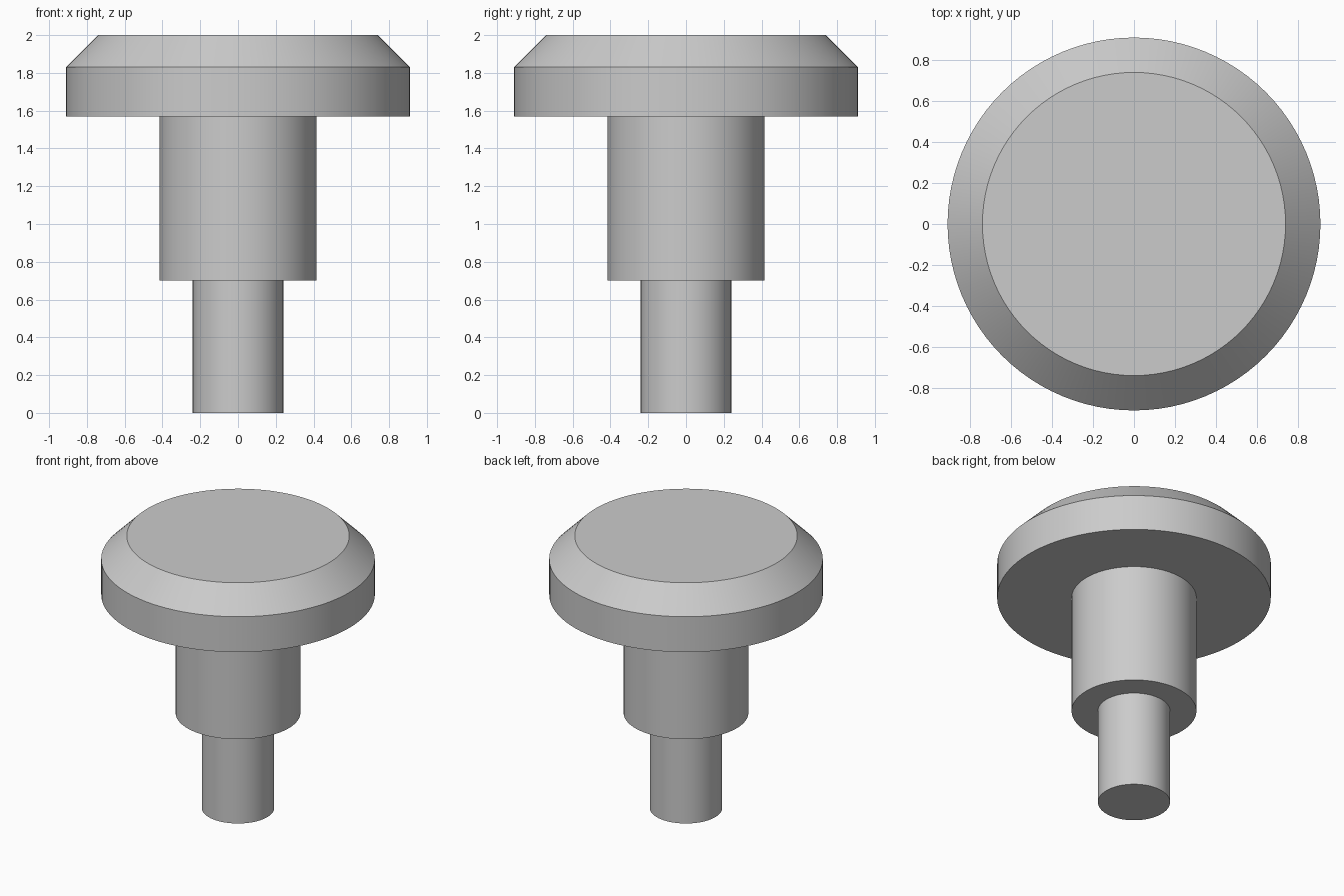
import bpy, bmesh, math

cube = bpy.data.objects.get("Cube")
if cube:
    bpy.data.objects.remove(cube, do_unlink=True)

SEGMENTS = 96

# Plain grey finish
grey = bpy.data.materials.new("plain_grey")
grey.use_nodes = True
colour = (0.6, 0.6, 0.6, 1)
grey.diffuse_color = colour
grey.node_tree.nodes["Principled BSDF"].inputs["Base Color"].default_value = colour

# Half profile (radius, height): stem, collar, then chamfered head
profile = [
    (0.24, 0), (0.24, 0.70),
    (0.415, 0.70), (0.415, 1.57),
    (0.91, 1.57), (0.91, 1.83), (0.74, 2.0),
]

# Turn the profile into one closed solid
bm = bmesh.new()
rings = []
for radius, height in profile:
    angles = [2 * math.pi * i / SEGMENTS for i in range(SEGMENTS)]
    rings.append([bm.verts.new((radius * math.cos(a), radius * math.sin(a), height))
                  for a in angles])
for low, high in zip(rings, rings[1:]):
    for i in range(SEGMENTS):
        j = (i + 1) % SEGMENTS
        bm.faces.new((low[i], low[j], high[j], high[i]))

# Flat ends
bm.faces.new(rings[0][::-1])
bm.faces.new(rings[-1])
bmesh.ops.recalc_face_normals(bm, faces=bm.faces[:])

mesh = bpy.data.meshes.new("stepped_knob")
bm.to_mesh(mesh)
bm.free()
mesh.materials.append(grey)
knob = bpy.data.objects.new("stepped_knob", mesh)
bpy.context.collection.objects.link(knob)

# Smooth round walls with crisp steps and chamfer edges
bpy.ops.object.select_all(action="DESELECT")
knob.select_set(True)
bpy.context.view_layer.objects.active = knob
bpy.ops.object.shade_smooth_by_angle(angle=math.radians(30))
